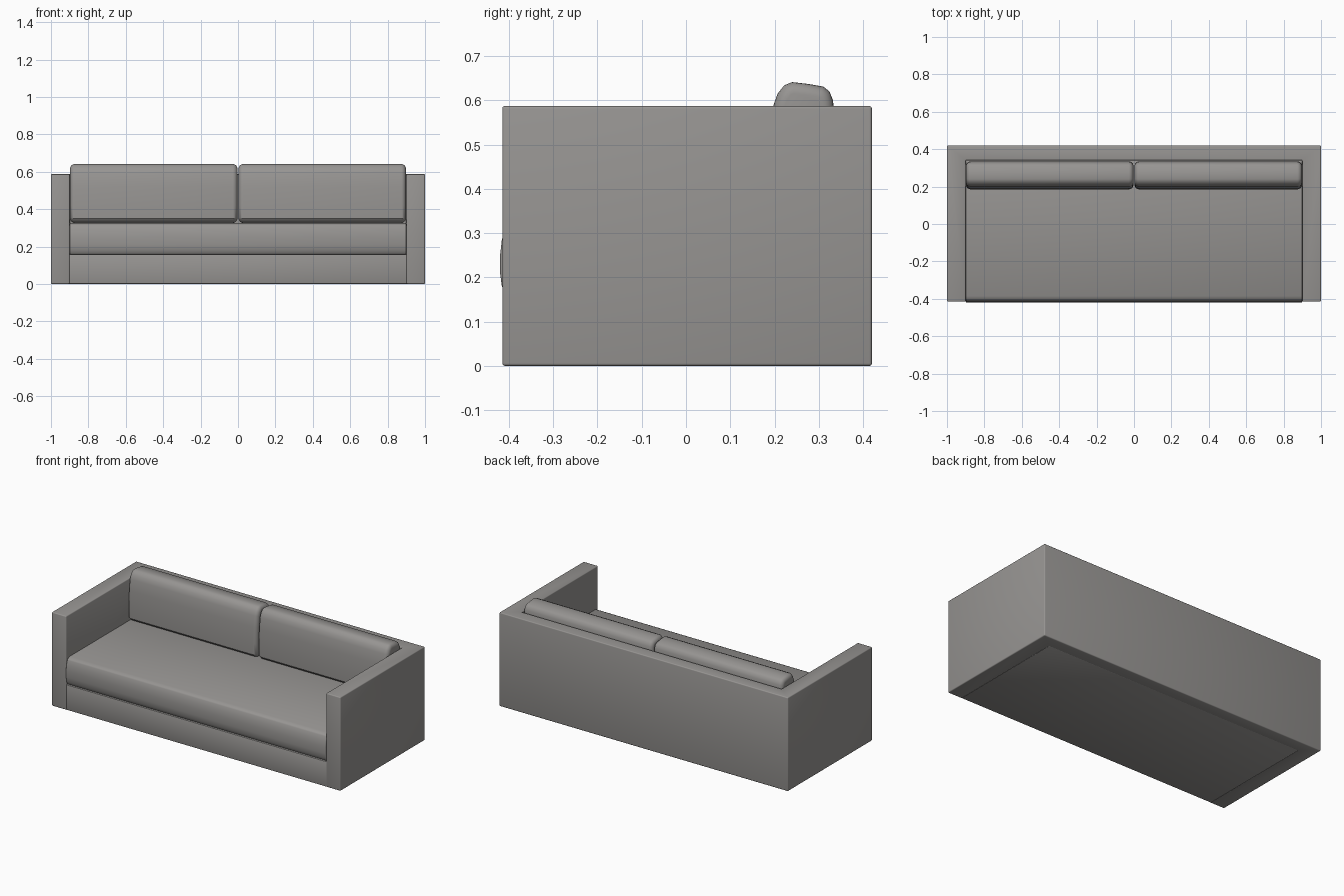
import bpy, bmesh, math

if "Cube" in bpy.data.objects:
    bpy.data.objects.remove(bpy.data.objects["Cube"])

fabric = bpy.data.materials.new("warm grey fabric")
fabric.diffuse_color = (0.31, 0.30, 0.29, 1)
fabric.use_nodes = True
fabric.node_tree.nodes["Principled BSDF"].inputs["Base Color"].default_value = fabric.diffuse_color


def prism(name, pts, axis, lo, hi, bevel, segments=4):
    """Extrude a 2D outline along x (outline is y,z) or z (outline is x,y), then round the edges."""
    place = (lambda p, t: (t, p[0], p[1])) if axis == "x" else (lambda p, t: (p[0], p[1], t))
    bm = bmesh.new()
    a = [bm.verts.new(place(p, lo)) for p in pts]
    b = [bm.verts.new(place(p, hi)) for p in pts]
    bm.faces.new(a)
    bm.faces.new(b)
    n = len(pts)
    for i in range(n):
        j = (i + 1) % n
        bm.faces.new((a[i], a[j], b[j], b[i]))
    bmesh.ops.recalc_face_normals(bm, faces=bm.faces)
    mesh = bpy.data.meshes.new(name)
    bm.to_mesh(mesh)
    bm.free()
    ob = bpy.data.objects.new(name, mesh)
    bpy.context.collection.objects.link(ob)
    mesh.materials.append(fabric)
    mod = ob.modifiers.new("rounding", "BEVEL")
    mod.width, mod.segments = bevel, segments
    mod.limit_method, mod.angle_limit = "ANGLE", math.radians(40)
    bpy.ops.object.select_all(action="DESELECT")
    ob.select_set(True)
    bpy.context.view_layer.objects.active = ob
    bpy.ops.object.modifier_apply(modifier="rounding")
    bpy.ops.object.shade_smooth_by_angle(angle=math.radians(35))
    return ob


# U-shaped shell: two arms joined by the back
prism("arms_and_back", [(-1, -0.415), (-0.9, -0.415), (-0.9, 0.34), (0.9, 0.34),
                        (0.9, -0.415), (1, -0.415), (1, 0.42), (-1, 0.42)],
      "z", 0, 0.587, 0.006, 3)

# Plinth under the seat
prism("base", [(-0.413, 0), (0.345, 0), (0.345, 0.158), (-0.413, 0.158)],
      "x", -0.903, 0.903, 0.004, 2)

# Seat cushion with a gently bulging front
prism("seat_cushion", [(-0.405, 0.158), (-0.416, 0.18), (-0.42, 0.21), (-0.42, 0.25),
                       (-0.416, 0.285), (-0.405, 0.316), (-0.385, 0.326),
                       (0.34, 0.326), (0.34, 0.158)],
      "x", -0.9, 0.9, 0.006, 3)

# Pair of back cushions, sloping on top
outline = [(0.205, 0.326), (0.187, 0.35), (0.185, 0.42), (0.19, 0.52), (0.198, 0.59),
           (0.207, 0.615), (0.222, 0.634), (0.24, 0.641), (0.275, 0.637), (0.31, 0.631),
           (0.324, 0.62), (0.332, 0.6), (0.335, 0.57), (0.335, 0.326)]
for side, lo, hi in (("left", -0.898, -0.003), ("right", 0.003, 0.898)):
    prism(side + "_back_cushion", outline, "x", lo, hi, 0.025, 5)
